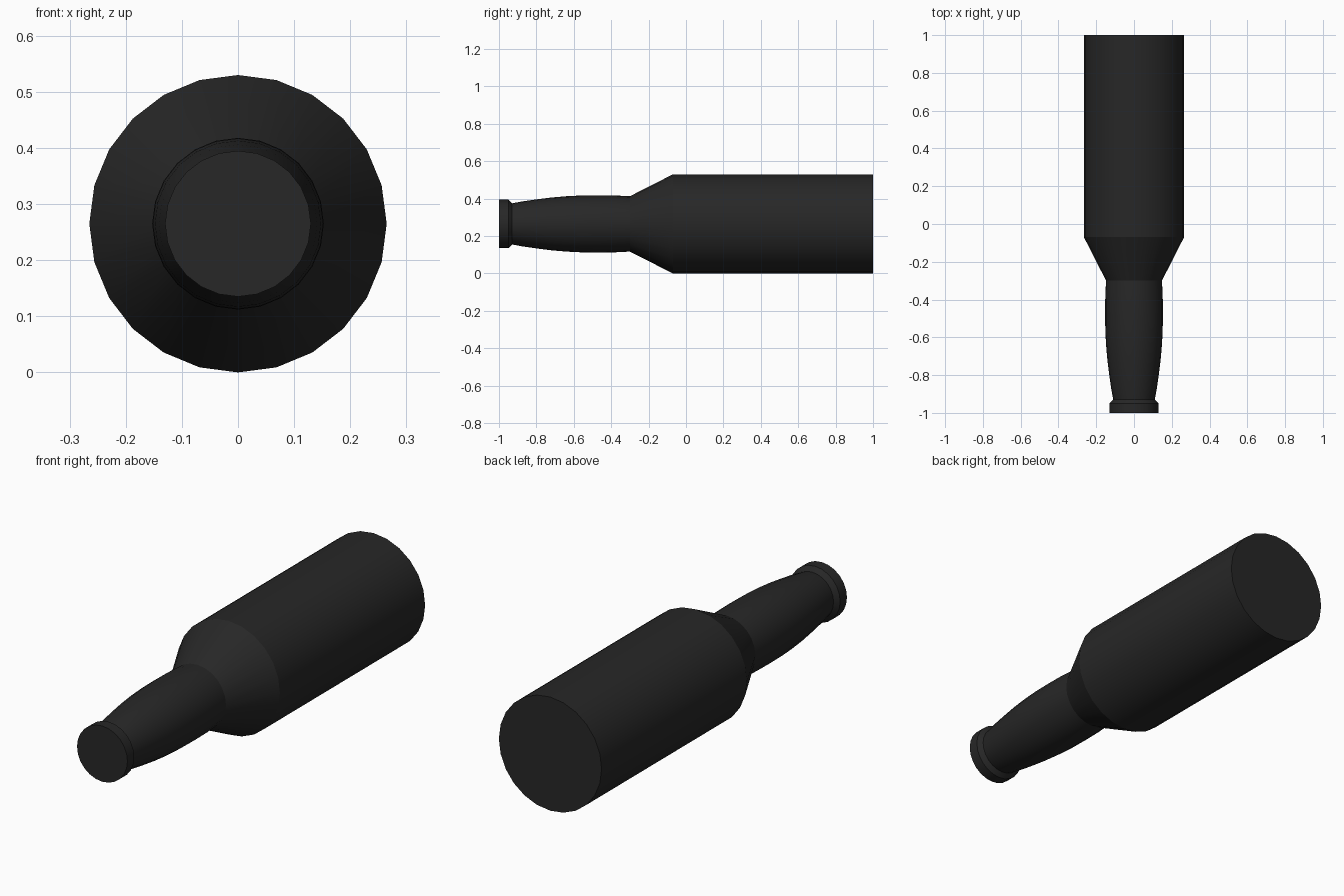
import bpy, bmesh, math

if "Cube" in bpy.data.objects:
    bpy.data.objects.remove(bpy.data.objects["Cube"])

SIDES = 24
AXIS_Z = 0.265

# Bottle profile from mouth to base: (y, radius)
PROFILE = [(-1.0, 0.13), (-0.95, 0.13), (-0.93, 0.11),
           (-0.87, 0.121), (-0.8, 0.131), (-0.72, 0.141), (-0.64, 0.148),
           (-0.56, 0.152), (-0.465, 0.153), (-0.38, 0.152), (-0.3, 0.148),
           (-0.07, 0.265), (1.0, 0.265)]


def ring(bm, y, r):
    return [bm.verts.new((r * math.cos(a), y, AXIS_Z + r * math.sin(a)))
            for a in (2 * math.pi * i / SIDES for i in range(SIDES))]


# Lathe the profile around the y axis
bm = bmesh.new()
rings = [ring(bm, y, r) for y, r in PROFILE]
for a, b in zip(rings, rings[1:]):
    for i in range(SIDES):
        j = (i + 1) % SIDES
        bm.faces.new((a[i], a[j], b[j], b[i]))

# Flat mouth and base
bm.faces.new(rings[0])
bm.faces.new(rings[-1])
bmesh.ops.recalc_face_normals(bm, faces=bm.faces)

mesh = bpy.data.meshes.new("bottle")
bm.to_mesh(mesh)
bm.free()
bottle = bpy.data.objects.new("bottle", mesh)
bpy.context.collection.objects.link(bottle)

# Dark glass
glass = bpy.data.materials.new("dark_glass")
glass.diffuse_color = (0.02, 0.02, 0.02, 1)
glass.use_nodes = True
glass.node_tree.nodes["Principled BSDF"].inputs["Base Color"].default_value = glass.diffuse_color
mesh.materials.append(glass)

# Smooth around the sides, sharp at lip, shoulder and ends
bpy.context.view_layer.objects.active = bottle
bottle.select_set(True)
bpy.ops.object.shade_smooth_by_angle(angle=math.radians(20))
